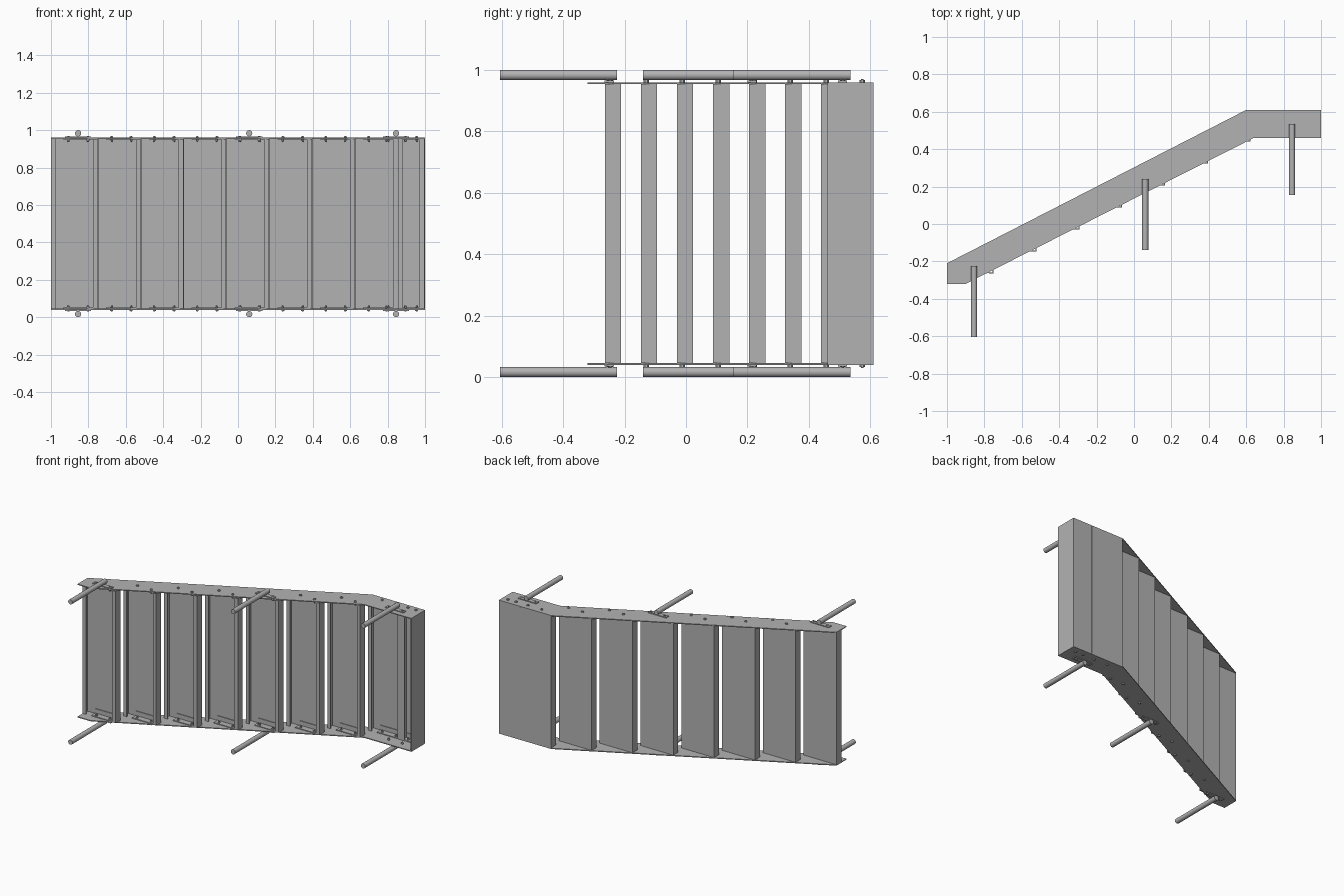
import bpy
import bmesh
from mathutils import Matrix, Vector

cube = bpy.data.objects.get("Cube")
if cube:
    bpy.data.objects.remove(cube, do_unlink=True)

steel = bpy.data.materials.new("grey steel")
steel.use_nodes = True
steel.diffuse_color = (0.45, 0.45, 0.45, 1)
steel.node_tree.nodes["Principled BSDF"].inputs["Base Color"].default_value = (0.45, 0.45, 0.45, 1)

LOW, HIGH = 0.04, 0.96       # outer faces of the two stringers
SHEET = 0.006
RUN, RISE = 0.229, 0.1173    # spacing of the steps
DEPTH = 0.25


def finish(name, bm):
    bmesh.ops.recalc_face_normals(bm, faces=bm.faces)
    mesh = bpy.data.meshes.new(name)
    bm.to_mesh(mesh)
    bm.free()
    mesh.materials.append(steel)
    obj = bpy.data.objects.new(name, mesh)
    bpy.context.collection.objects.link(obj)
    return obj


def extrude(name, points, z0, z1):
    """Extrude an outline in the xy plane from z0 to z1."""
    bm = bmesh.new()
    face = bm.faces.new([bm.verts.new((x, y, z0)) for x, y in points])
    new = bmesh.ops.extrude_face_region(bm, geom=[face])["geom"]
    verts = [v for v in new if isinstance(v, bmesh.types.BMVert)]
    bmesh.ops.translate(bm, verts=verts, vec=(0, 0, z1 - z0))
    return finish(name, bm)


def box(name, x0, x1, y0, y1, z0, z1):
    return extrude(name, [(x0, y0), (x1, y0), (x1, y1), (x0, y1)], z0, z1)


def cylinder(name, centre, radius, length, sides, along_y=False):
    bm = bmesh.new()
    turn = Matrix.Rotation(1.5707963, 4, "X") if along_y else Matrix()
    bmesh.ops.create_cone(bm, cap_ends=True, segments=sides, radius1=radius, radius2=radius,
                          depth=length, matrix=Matrix.Translation(Vector(centre)) @ turn)
    obj = finish(name, bm)
    for poly in obj.data.polygons:
        poly.use_smooth = sides > 8 and len(poly.vertices) == 4
    return obj


def bolt(side, x, y):
    """Bolt through a stringer with a head outside and a nut inside."""
    z, inward = (LOW, 1) if side == "lower" else (HIGH, -1)
    cylinder(side + "_bolt_head", (x, y, z - inward * 0.003), 0.009, 0.008, 6)
    cylinder(side + "_bolt_nut", (x, y, z + inward * 0.013), 0.008, 0.008, 6)
    cylinder(side + "_bolt_shank", (x, y, z + inward * 0.007), 0.004, 0.034, 8)


def channel(name, x0, x1, top, drop=0.053, lip=0.025):
    """Folded plank with two flanges and inward lips."""
    low, t = top - drop, SHEET
    points = [(x0, top), (x0, low), (x0 + lip, low), (x0 + lip, low + t), (x0 + t, low + t),
              (x0 + t, top - t), (x1 - t, top - t), (x1 - t, low + t), (x1 - lip, low + t),
              (x1 - lip, low), (x1, low), (x1, top)]
    extrude(name, points, LOW + SHEET, HIGH - SHEET)


def cleats(x0, x1, top):
    """Angle brackets joining both ends of a plank to the stringers."""
    y = top - SHEET
    for side, z, inward in (("lower", LOW + SHEET, 1), ("upper", HIGH - SHEET, -1)):
        for part, height, reach in (("leg", 0.046, 0.005), ("foot", 0.005, 0.035)):
            z0, z1 = sorted((z, z + inward * reach))
            box(f"{side}_cleat_{part}", x0, x1, y - height, y, z0, z1)
        for x in (x0 + 0.03, x1 - 0.03):
            bolt(side, x, top - 0.036)


# Stringers
outline = [(-1, -0.21), (-1, -0.32), (-0.9, -0.32), (0.64, 0.46), (1, 0.46), (1, 0.61), (0.6, 0.61)]
extrude("lower_stringer", outline, LOW, LOW + SHEET)
extrude("upper_stringer", outline, HIGH - SHEET, HIGH)

# Steps, the last one being the front of the landing
for i in range(8):
    x, top = -1 + i * RUN, -0.211 + i * RISE
    channel("landing_front_plank" if i == 7 else "step_tread", x, x + DEPTH, top)
    cleats(x + 0.065, x + 0.23, top)

# Landing rear plank and closing end plate
channel("landing_rear_plank", 0.855, 1 - SHEET, 0.61)
cleats(0.865, 0.985, 0.61)
box("landing_end_plate", 1 - SHEET, 1, 0.46, 0.61, LOW, HIGH)

# Posts with their fixing plates
for x, y0, y1 in ((-0.855, -0.605, -0.225), (0.06, -0.14, 0.24), (0.845, 0.155, 0.535)):
    for side, z, plate in (("lower", 0.0165, 0.0345), ("upper", 0.9835, HIGH)):
        cylinder(side + "_post", (x, (y0 + y1) / 2, z), 0.0165, y1 - y0, 24, True)
        box(side + "_post_plate", x - 0.07, x + 0.07, y1 - 0.04, y1 - 0.01, plate, plate + 0.0055)
        for dx in (-0.052, 0.052):
            bolt(side, x + dx, y1 - 0.025)
